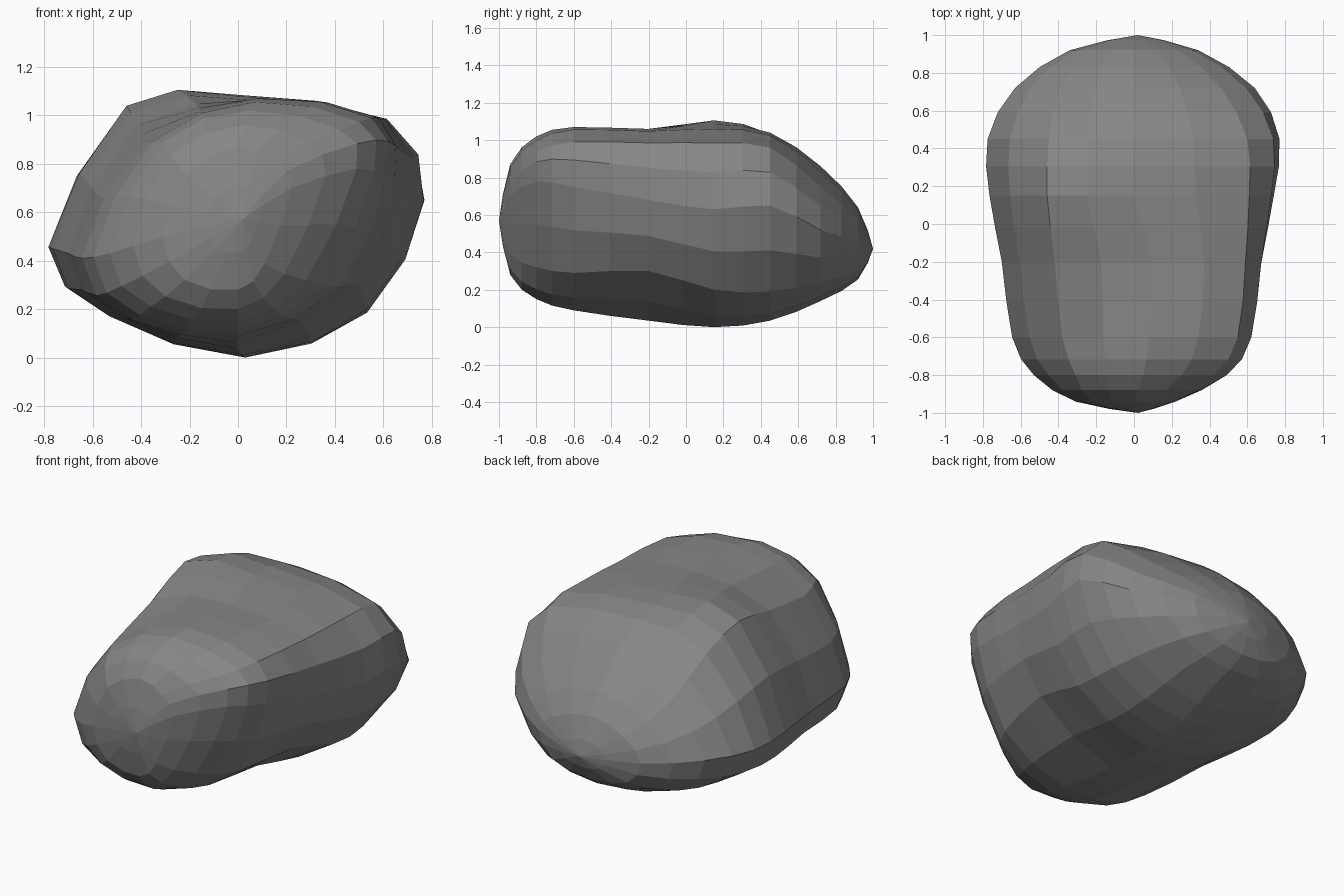
import bpy, bmesh

if "Cube" in bpy.data.objects:
    bpy.data.objects.remove(bpy.data.objects["Cube"])

# Control sections along y: (x, z) going bottom, right, top, left
SECTIONS = [
    (-0.94, [(0, .28), (.11, .39), (.22, .70), (.15, .81), (0, .87), (-.22, .76), (-.31, .50), (-.22, .32)]),
    (-0.80, [(0, .15), (.28, .32), (.49, .78), (.42, .94), (.05, 1.02), (-.31, .89), (-.53, .43), (-.36, .21)]),
    (-0.60, [(0, .09), (.42, .29), (.61, .75), (.55, .99), (.08, 1.07), (-.38, .89), (-.645, .41), (-.44, .155)]),
    (-0.20, [(0, .035), (.50, .30), (.675, .68), (.59, .985), (.10, 1.06), (-.42, .96), (-.70, .43), (-.50, .18)]),
    (0.15, [(.03, 0), (.53, .20), (.74, .63), (.61, .985), (0, 1.085), (-.46, 1.04), (-.765, .45), (-.53, .17)]),
    (0.45, [(.03, .035), (.52, .19), (.77, .65), (.60, .96), (0, 1.04), (-.45, .955), (-.775, .46), (-.53, .20)]),
    (0.72, [(.03, .14), (.42, .24), (.64, .52), (.46, .75), (0, .86), (-.39, .74), (-.63, .46), (-.45, .23)]),
    (0.92, [(0, .255), (.25, .31), (.34, .46), (.24, .57), (0, .64), (-.23, .57), (-.34, .44), (-.25, .30)]),
]
FRONT_TIP = (.02, -1.0, .57)
BACK_TIP = (.02, 1.0, .42)


def midpoint(a, b, c, d):
    """Smooth midpoint between b and c."""
    return tuple((9 * (q + r) - (p + s)) / 16 for p, q, r, s in zip(a, b, c, d))


def refine_ring(ring):
    n, out = len(ring), []
    for i in range(n):
        out += [ring[i], midpoint(ring[i - 1], ring[i], ring[(i + 1) % n], ring[(i + 2) % n])]
    return out


def refine_rows(rows):
    out, last = [], len(rows) - 1
    for i in range(last):
        quad = (rows[max(i - 1, 0)], rows[i], rows[i + 1], rows[min(i + 2, last)])
        out += [rows[i], [midpoint(*p) for p in zip(*quad)]]
    return out + [rows[last]]


# Boulder: smooth loft through the sections, closed at both tips
rows = [[FRONT_TIP] * 8]
rows += [[(x, y, z) for x, z in ring] for y, ring in SECTIONS]
rows += [[BACK_TIP] * 8]
rows = refine_rows([refine_ring(r) for r in rows])

bm = bmesh.new()
grid = [[bm.verts.new(p) for p in row] for row in rows]
for a, b in zip(grid, grid[1:]):
    n = len(a)
    for i in range(n):
        j = (i + 1) % n
        bm.faces.new((a[i], a[j], b[j], b[i]))
bmesh.ops.remove_doubles(bm, verts=bm.verts[:], dist=0.002)
bmesh.ops.recalc_face_normals(bm, faces=bm.faces[:])

# Settle the boulder on the ground
low = min(v.co.z for v in bm.verts)
for v in bm.verts:
    v.co.z -= low

mesh = bpy.data.meshes.new("boulder")
bm.to_mesh(mesh)
bm.free()
boulder = bpy.data.objects.new("boulder", mesh)
bpy.context.collection.objects.link(boulder)

# Dark grey stone
stone = bpy.data.materials.new("stone")
stone.diffuse_color = (.24, .24, .24, 1)
stone.use_nodes = True
stone.node_tree.nodes["Principled BSDF"].inputs["Base Color"].default_value = stone.diffuse_color
mesh.materials.append(stone)
